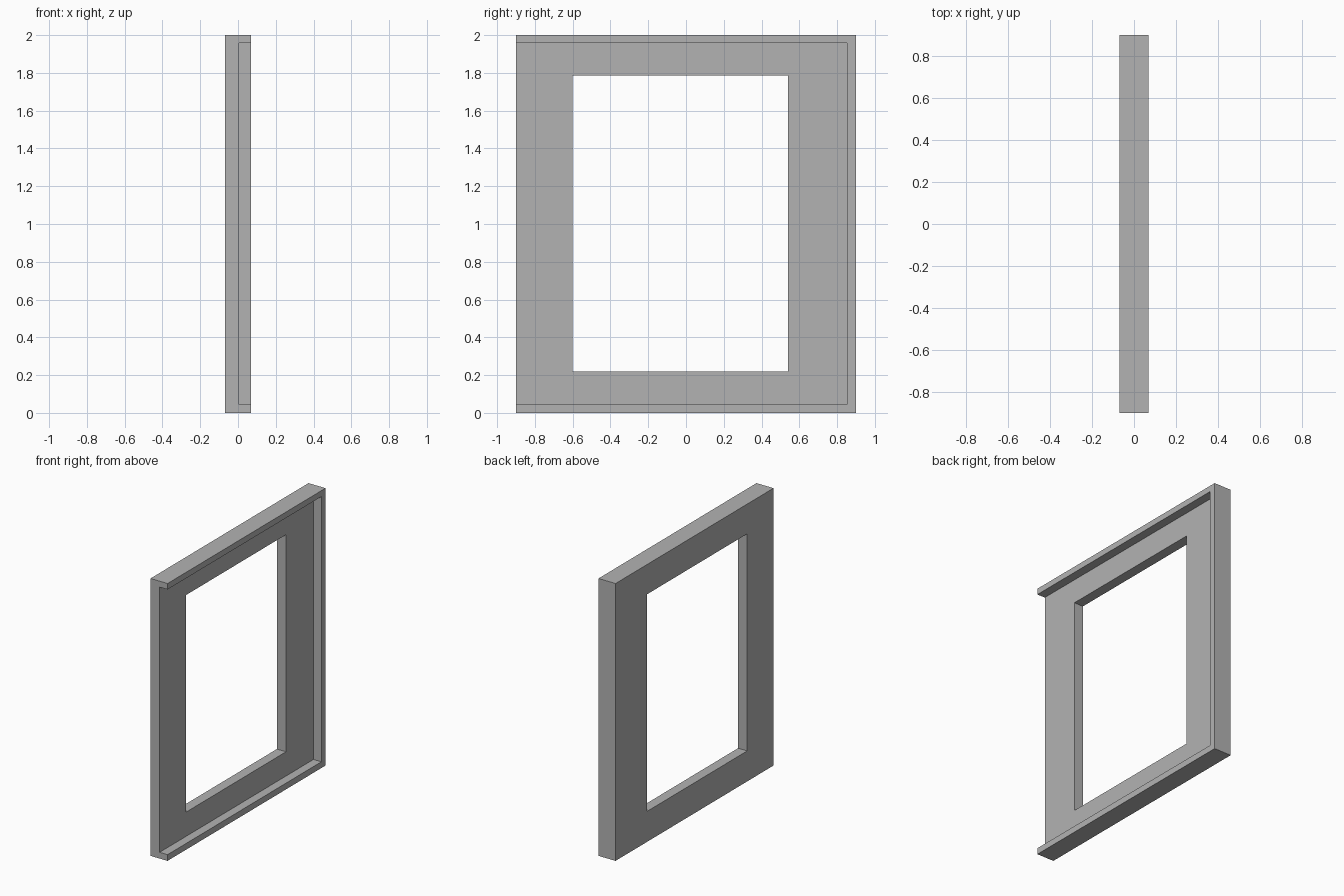
import bpy

default = bpy.data.objects.get("Cube")
if default:
    bpy.data.objects.remove(default, do_unlink=True)

grey = bpy.data.materials.new("plain_grey")
grey.use_nodes = True
color = (0.45, 0.45, 0.45, 1)
grey.diffuse_color = color
grey.node_tree.nodes["Principled BSDF"].inputs["Base Color"].default_value = color


def box(name, low, high):
    """Box between two opposite corners."""
    center = [(a + b) / 2 for a, b in zip(low, high)]
    size = [b - a for a, b in zip(low, high)]
    bpy.ops.mesh.primitive_cube_add(size=1, location=center)
    obj = bpy.context.object
    obj.name = name
    obj.scale = size
    bpy.ops.object.transform_apply(location=True, rotation=False, scale=True)
    obj.data.materials.append(grey)
    return obj


def cut(target, cutter):
    """Subtract the cutter from the target and discard it."""
    cutter.hide_render = True
    mod = target.modifiers.new("cut", "BOOLEAN")
    mod.operation = "DIFFERENCE"
    mod.solver = "EXACT"
    mod.object = cutter
    bpy.ops.object.select_all(action="DESELECT")
    target.select_set(True)
    bpy.context.view_layer.objects.active = target
    bpy.ops.object.modifier_apply(modifier=mod.name)
    bpy.data.objects.remove(cutter, do_unlink=True)


# Slab that becomes the window frame
frame = box("window_frame", (-0.068, -0.9, 0), (0.068, 0.9, 2))

# Recess in the left face, open at the front end, leaving a three-sided lip
cut(frame, box("recess_cutter", (0.005, -1, 0.045), (0.2, 0.853, 1.957)))

# Rectangular opening through the panel
cut(frame, box("opening_cutter", (-0.2, -0.6, 0.22), (0.2, 0.54, 1.785)))
